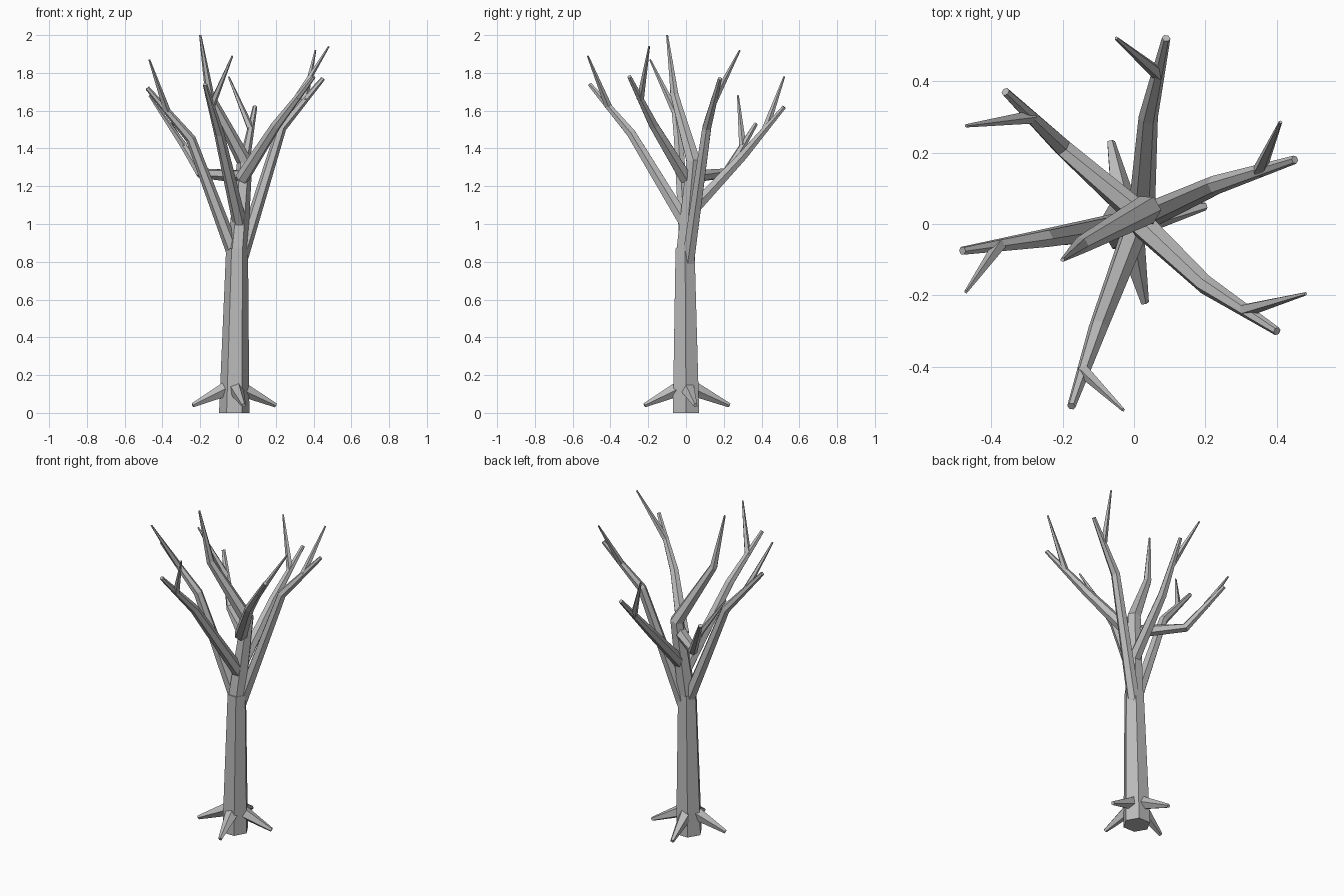
import bpy, bmesh, math
from mathutils import Vector

cube = bpy.data.objects.get("Cube")
if cube:
    bpy.data.objects.remove(cube, do_unlink=True)

bark = bpy.data.materials.new("grey_bark")
bark.use_nodes = True
GREY = (0.5, 0.5, 0.5, 1)
bark.diffuse_color = GREY
bark.node_tree.nodes["Principled BSDF"].inputs["Base Color"].default_value = GREY


def limb(name, points, radii, sides):
    """Faceted tapering tube swept through the points."""
    pts = [Vector(p) for p in points]
    bm = bmesh.new()
    rings = []
    for i, (p, r) in enumerate(zip(pts, radii)):
        ahead = (pts[min(i + 1, len(pts) - 1)] - p).normalized()
        behind = (p - pts[max(i - 1, 0)]).normalized()
        axis = (ahead + behind).normalized()
        u = Vector((1, 0, 0)) - axis * axis.x
        if u.length < 0.3:
            u = Vector((0, 1, 0)) - axis * axis.y
        u.normalize()
        v = axis.cross(u)
        turn = [2 * math.pi * k / sides for k in range(sides)]
        rings.append([bm.verts.new(p + r * (math.cos(a) * u + math.sin(a) * v)) for a in turn])
    for low, high in zip(rings, rings[1:]):
        for k in range(sides):
            n = (k + 1) % sides
            bm.faces.new((low[k], low[n], high[n], high[k]))
    bm.faces.new(rings[0][::-1])
    bm.faces.new(rings[-1])
    mesh = bpy.data.meshes.new(name)
    bm.to_mesh(mesh)
    bm.free()
    mesh.materials.append(bark)
    obj = bpy.data.objects.new(name, mesh)
    bpy.context.collection.objects.link(obj)
    return obj


# Trunk, with a flat foot, and the leader growing out of it
limb("trunk", [(-0.02, 0, 0), (-0.02, 0, 0.01), (-0.005, -0.005, 0.87)],
     [0.08, 0.08, 0.058], 6)
limb("leader", [(-0.005, -0.005, 0.84), (0.035, 0.04, 1.33), (-0.15, -0.06, 1.68), (-0.2, -0.1, 2.0)],
     [0.055, 0.042, 0.024, 0.006], 6)

# Main branches: base, bend, tip, twig tip
branches = {
    "back": [(0.02, 0.02, 1.06), (0.04, 0.30, 1.36), (0.09, 0.52, 1.62), (-0.05, 0.52, 1.78)],
    "left": [(0.01, 0.01, 0.80), (0.23, 0.11, 1.51), (0.45, 0.18, 1.77), (0.41, 0.285, 1.92)],
    "front_left": [(0.02, 0.0, 1.24), (0.2, -0.17, 1.52), (0.4, -0.3, 1.78), (0.48, -0.195, 1.94)],
    "front": [(0.01, 0.0, 1.0), (-0.1, -0.29, 1.48), (-0.175, -0.51, 1.74), (-0.03, -0.52, 1.89)],
    "right": [(-0.02, 0.0, 0.84), (-0.25, -0.04, 1.45), (-0.48, -0.075, 1.72), (-0.47, -0.19, 1.87)],
    "back_right": [(0.02, 0.02, 1.25), (-0.2, 0.215, 1.27), (-0.36, 0.37, 1.53), (-0.47, 0.275, 1.68)],
}
for name, (base, bend, tip, twig) in branches.items():
    limb(name + "_branch", [base, bend, tip], [0.038, 0.027, 0.012], 6)
    fork = Vector(bend).lerp(Vector(tip), 0.55)
    limb(name + "_twig", [fork, twig], [0.02, 0.005], 5)

# Roots splaying from the trunk foot
roots = {"left": (0.2, 0.05), "back": (-0.065, 0.23), "right": (-0.24, -0.05), "front": (0.03, -0.22)}
for name, (x, y) in roots.items():
    start = Vector((-0.02, 0, 0.13)).lerp(Vector((x, y, 0.13)), 0.15)
    limb(name + "_root", [start, (x, y, 0.04)], [0.042, 0.012], 5)
